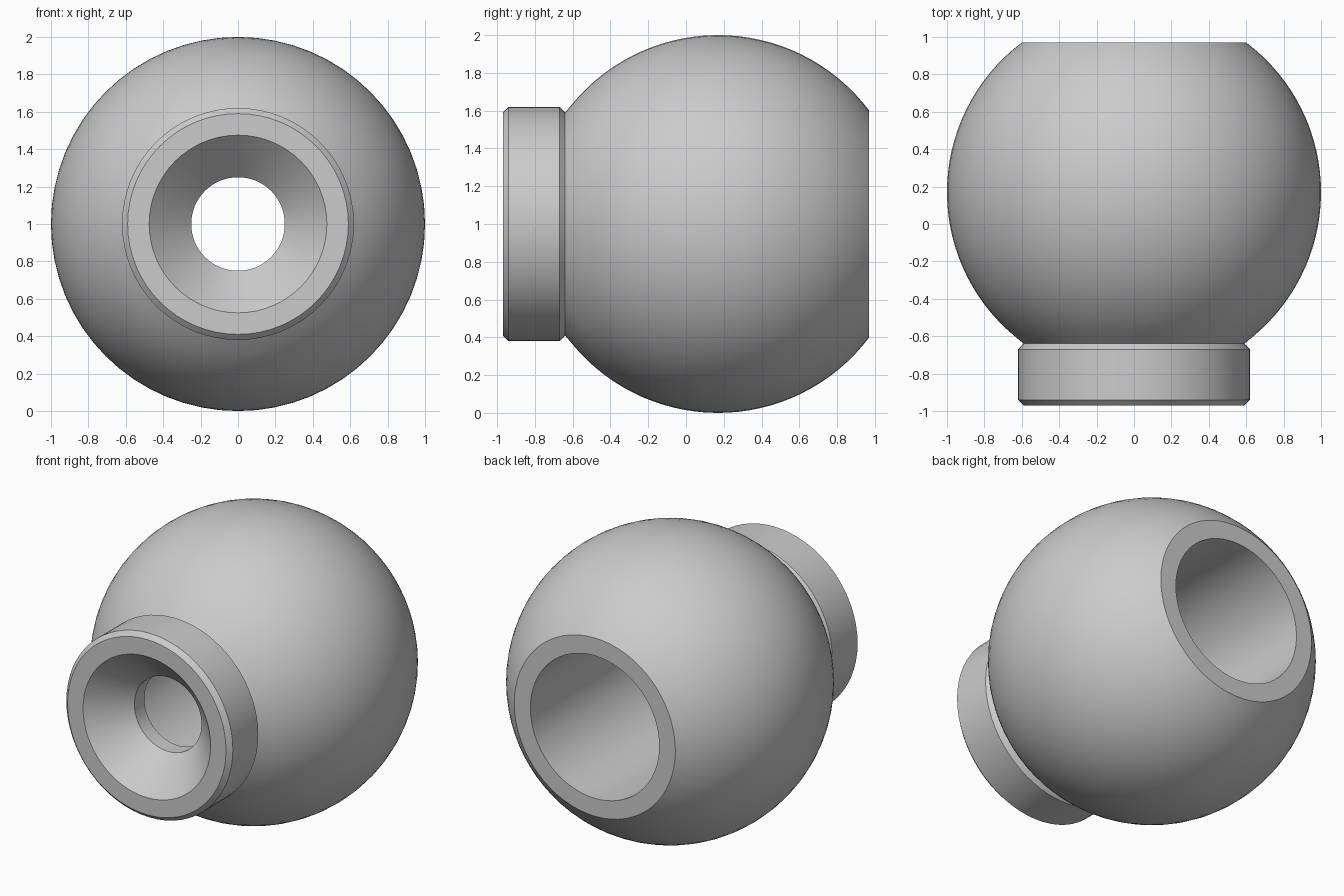
import bpy, bmesh
from math import sin, cos, acos, pi
from mathutils import Matrix, Vector

if "Cube" in bpy.data.objects:
    bpy.data.objects.remove(bpy.data.objects["Cube"], do_unlink=True)

SEGMENTS = 64
CENTRE_Y, BACK_Y, NECK_Y, FRONT_Y = 0.17, 0.97, -0.64, -0.97

grey = bpy.data.materials.new("plain_grey")
grey.use_nodes = True
colour = (0.6, 0.6, 0.6, 1)
grey.diffuse_color = colour
grey.node_tree.nodes["Principled BSDF"].inputs["Base Color"].default_value = colour


def lathe(name, profile):
    """Spin a closed (radius, y) outline about the y axis at z = 1."""
    bm = bmesh.new()
    verts = [bm.verts.new((r, y, 1)) for r, y in profile]
    edges = [bm.edges.new((a, b)) for a, b in zip(verts, verts[1:] + verts[:1])]
    bmesh.ops.spin(bm, geom=verts + edges, cent=(0, 0, 1), axis=(0, 1, 0),
                   angle=2 * pi, steps=SEGMENTS, use_merge=True)
    bmesh.ops.remove_doubles(bm, verts=bm.verts, dist=0.0001)
    bmesh.ops.recalc_face_normals(bm, faces=bm.faces)
    mesh = bpy.data.meshes.new(name)
    bm.to_mesh(mesh)
    bm.free()
    mesh.materials.append(grey)
    obj = bpy.data.objects.new(name, mesh)
    bpy.context.collection.objects.link(obj)
    bpy.ops.object.select_all(action="DESELECT")
    obj.select_set(True)
    bpy.context.view_layer.objects.active = obj
    bpy.ops.object.shade_smooth_by_angle(angle=pi / 9)
    return obj


# Collar: chamfered ring joined to the ball
collar = [(0.59, NECK_Y), (0.62, NECK_Y - 0.03), (0.62, FRONT_Y + 0.03), (0.59, FRONT_Y)]

# Ball: arc from the flat back rim forward to the neck
start = acos(BACK_Y - CENTRE_Y)
end = acos(NECK_Y - CENTRE_Y)
steps = 32
ball = []
for i in range(steps):
    a = start + (end - start) * i / steps
    ball.append((sin(a), CENTRE_Y + cos(a)))

# Bore: countersink, narrow throat, wide hole open at the back
bore = [(0.475, FRONT_Y), (0.25, FRONT_Y + 0.225), (0.25, NECK_Y),
        (0.48, NECK_Y), (0.48, BACK_Y)]

lathe("bored_ball_with_collar", ball + collar + bore)
